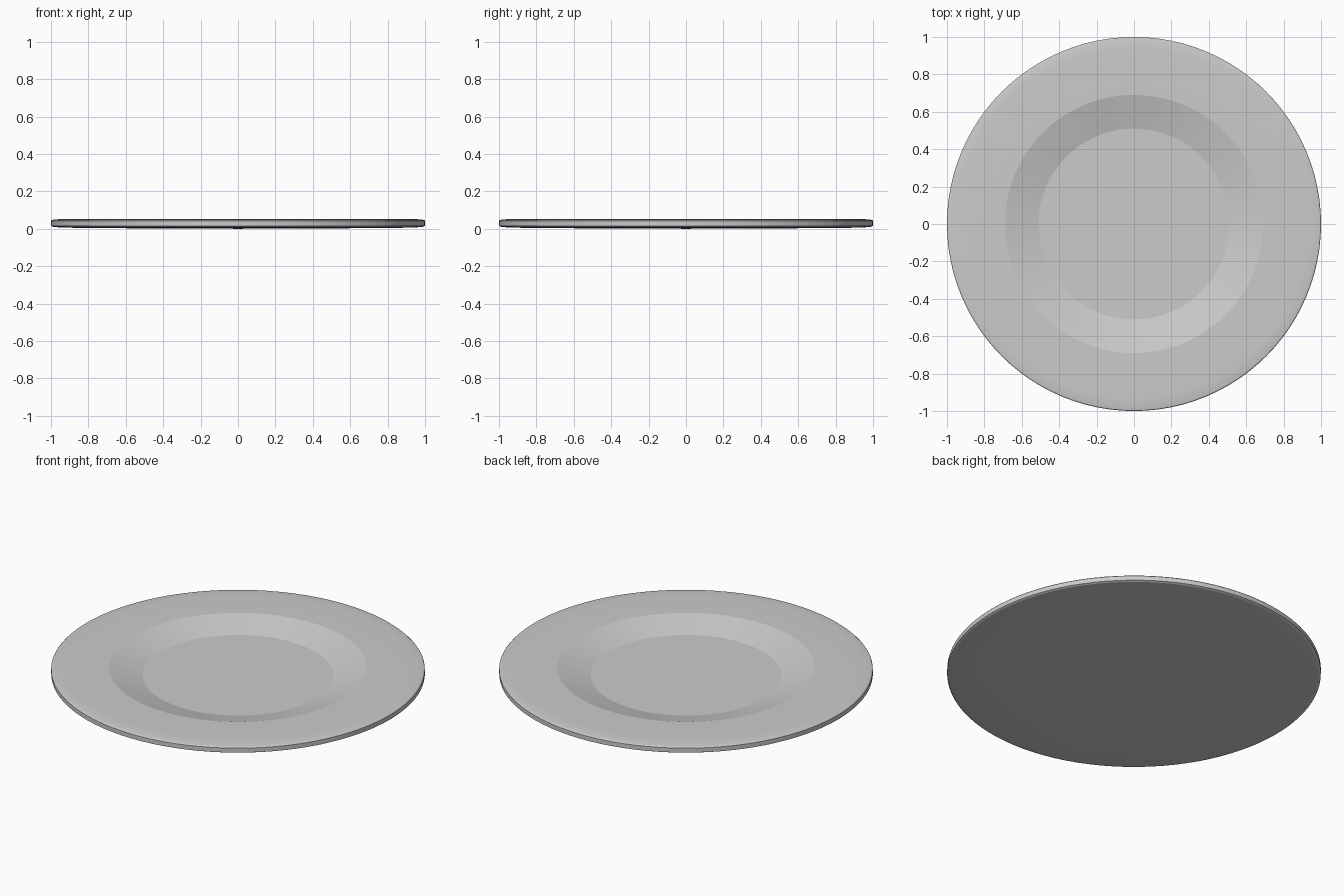
import bpy, bmesh, math

if "Cube" in bpy.data.objects:
    bpy.data.objects.remove(bpy.data.objects["Cube"])

# half cross-section of the plate (radius, height), underside to well centre
profile = [
    (0.0, 0.0), (0.50, 0.002), (0.87, 0.005), (0.96, 0.008), (0.99, 0.011), (1.0, 0.016),
    (1.0, 0.042), (0.995, 0.047), (0.98, 0.050), (0.94, 0.052), (0.88, 0.053),
    (0.69, 0.053), (0.51, 0.006), (0.0, 0.006),
]

# plate body: spin the profile around z
bm = bmesh.new()
verts = [bm.verts.new((r, 0, z)) for r, z in profile]
edges = [bm.edges.new(pair) for pair in zip(verts, verts[1:])]
bmesh.ops.spin(bm, geom=verts + edges, cent=(0, 0, 0), axis=(0, 0, 1),
               angle=math.tau, steps=96, use_duplicate=False)
bmesh.ops.remove_doubles(bm, verts=bm.verts, dist=0.0005)
bmesh.ops.recalc_face_normals(bm, faces=bm.faces)

mesh = bpy.data.meshes.new("plate")
bm.to_mesh(mesh)
bm.free()
plate = bpy.data.objects.new("plate", mesh)
bpy.context.collection.objects.link(plate)

# smooth shading, crisp well edges
bpy.context.view_layer.objects.active = plate
plate.select_set(True)
bpy.ops.object.shade_smooth_by_angle(angle=math.radians(12))
